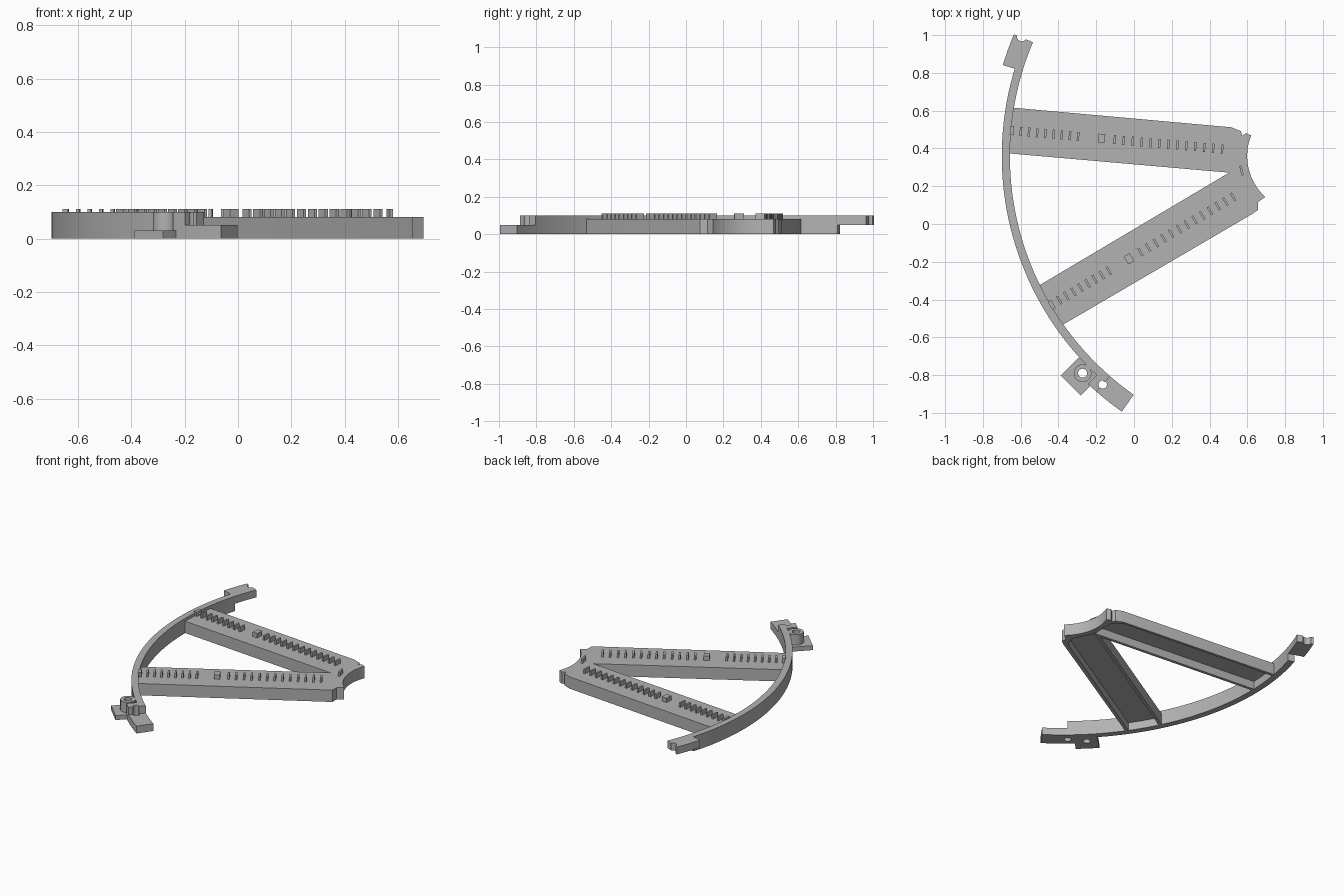
import bpy, bmesh, math
from mathutils import Vector

cube = bpy.data.objects.get("Cube")
if cube:
    bpy.data.objects.remove(cube, do_unlink=True)

CENTRE = Vector((0.89, 0.36))       # common centre of rim, spokes and hub
R_IN, R_OUT, R_PAD, R_HUB = 1.547, 1.59, 1.656, 0.291
HALF_W, WALL = 0.1215, 0.02
SPOKES = {"upper": (175, 1), "lower": (210.7, -1)}   # angle, outer side

grey = bpy.data.materials.new("plain grey")
grey.use_nodes = True
grey.diffuse_color = (0.45, 0.45, 0.45, 1)
grey.node_tree.nodes["Principled BSDF"].inputs["Base Color"].default_value = grey.diffuse_color


def polar(r, deg):
    a = math.radians(deg)
    return CENTRE + Vector((math.cos(a), math.sin(a))) * r


def arc(r, a0, a1, n):
    return [polar(r, a0 + (a1 - a0) * i / n) for i in range(n + 1)]


def on_spoke(spoke, s, lateral):
    """Point s from the centre; positive lateral is away from the other spoke."""
    deg, side = SPOKES[spoke]
    a = math.radians(deg)
    d = Vector((math.cos(a), math.sin(a)))
    return CENTRE + d * s + Vector((d.y, -d.x)) * lateral * side


def add_prism(bm, outline, z0, z1):
    face = bm.faces.new([bm.verts.new((p[0], p[1], z0)) for p in outline])
    new = bmesh.ops.extrude_face_region(bm, geom=[face])["geom"]
    verts = [v for v in new if isinstance(v, bmesh.types.BMVert)]
    bmesh.ops.translate(bm, verts=verts, vec=(0, 0, z1 - z0))


def make(name, prisms):
    bm = bmesh.new()
    for p in prisms:
        add_prism(bm, *p)
    bmesh.ops.recalc_face_normals(bm, faces=bm.faces)
    mesh = bpy.data.meshes.new(name)
    bm.to_mesh(mesh)
    bm.free()
    mesh.materials.append(grey)
    obj = bpy.data.objects.new(name, mesh)
    bpy.context.collection.objects.link(obj)
    return obj


def activate(obj):
    bpy.ops.object.select_all(action='DESELECT')
    obj.select_set(True)
    bpy.context.view_layer.objects.active = obj


def cut(obj, *prisms):
    for p in prisms:
        cutter = make("cutter", [p])
        mod = obj.modifiers.new("cut", 'BOOLEAN')
        mod.operation, mod.solver, mod.object = 'DIFFERENCE', 'EXACT', cutter
        activate(obj)
        bpy.ops.object.modifier_apply(modifier=mod.name)
        bpy.data.objects.remove(cutter, do_unlink=True)


def smooth(obj):
    activate(obj)
    bpy.ops.object.shade_smooth_by_angle(angle=math.radians(30))


def circle(c, r, n=32):
    return [c + Vector((math.cos(t), math.sin(t))) * r
            for t in (2 * math.pi * i / n for i in range(n))]


def sector(r0, r1, a0, a1, n):
    return arc(r0, a0, a1, n) + arc(r1, a1, a0, n)


# Curved rim
rim = make("rim", [(sector(R_IN, R_OUT, 163.1, 228.9, 64), 0, 0.1)])
smooth(rim)

# Raised end pad with a round notch
upper_pad = make("upper_end_pad", [(sector(R_IN, R_PAD, 157.1, 163.1, 8), 0.05, 0.1)])
cut(upper_pad, (circle(polar(1.613, 156.9), 0.026), 0, 0.2))
smooth(upper_pad)

# Low end pad and the step beside it, pierced by a pin hole
pin_hole = (circle(polar(1.606, 228.9), 0.022), -0.1, 0.2)
for name, a0, a1, z0, z1 in (("lower_end_pad", 228.9, 234.8, 0, 0.05),
                             ("lower_end_step", 226.8, 228.9, 0, 0.1)):
    pad = make(name, [(sector(R_IN, R_PAD, a0, a1, 8), z0, z1)])
    cut(pad, pin_hole)
    smooth(pad)

# Side tab with a raised boss around a hole
boss_centre = polar(1.635, 224.7)
boss_hole = (circle(boss_centre, 0.024), -0.1, 0.2)
tab = make("side_tab", [([(-0.388, -0.803), (-0.293, -0.708), (-0.265, -0.72),
                          (-0.19, -0.80), (-0.235, -0.86), (-0.282, -0.908)], 0, 0.03)])
boss = make("tab_boss", [(circle(boss_centre, 0.047), 0.03, 0.1)])
for part in (tab, boss):
    cut(part, boss_hole)
    smooth(part)
cut(rim, boss_hole)

# Spokes and hub in one plate, hollow underneath
outline = [on_spoke("upper", 1.56, -HALF_W), on_spoke("upper", 1.56, HALF_W),
           (0.515, 0.512), (0.565, 0.492), (0.573, 0.468), (0.594, 0.481)]
outline += arc(R_HUB, 158, 228, 24)
outline += [(0.657, 0.116), (0.657, 0.075), (0.626, 0.053),
            on_spoke("lower", 1.56, HALF_W), on_spoke("lower", 1.56, -HALF_W),
            on_spoke("upper", HALF_W / math.tan(math.radians(17.85)), -HALF_W)]
body = make("spokes_and_hub", [(outline, 0, 0.08)])
inner = HALF_W - WALL
for spoke in SPOKES:
    pocket = [(1.6, -inner), (1.6, inner), (0.4, inner), (0.335, 0.06), (0.32, -inner)]
    cut(body, ([on_spoke(spoke, *p) for p in pocket], -0.1, 0.055))
smooth(body)

# Scale ridges along each spoke: (distance, half thickness)
ridges = [(1.542, 0.01), (1.066, 0.018)]
ridges += [(1.495 - 0.0435 * i, 0.006) for i in range(8)]
ridges += [(0.996 - 0.0476 * i, 0.006) for i in range(13)]
for spoke in SPOKES:
    bars = []
    for s, t in ridges:
        quad = [(s - t, -0.024), (s + t, -0.024), (s + t, 0.024), (s - t, 0.024)]
        bars.append(([on_spoke(spoke, *p) for p in quad], 0.075, 0.11))
    make(spoke + "_spoke_ridges", bars)

# Single ridge on the hub
make("hub_ridge", [([polar(0.325, 189), polar(0.337, 189),
                     polar(0.337, 198), polar(0.325, 198)], 0.075, 0.11)])
